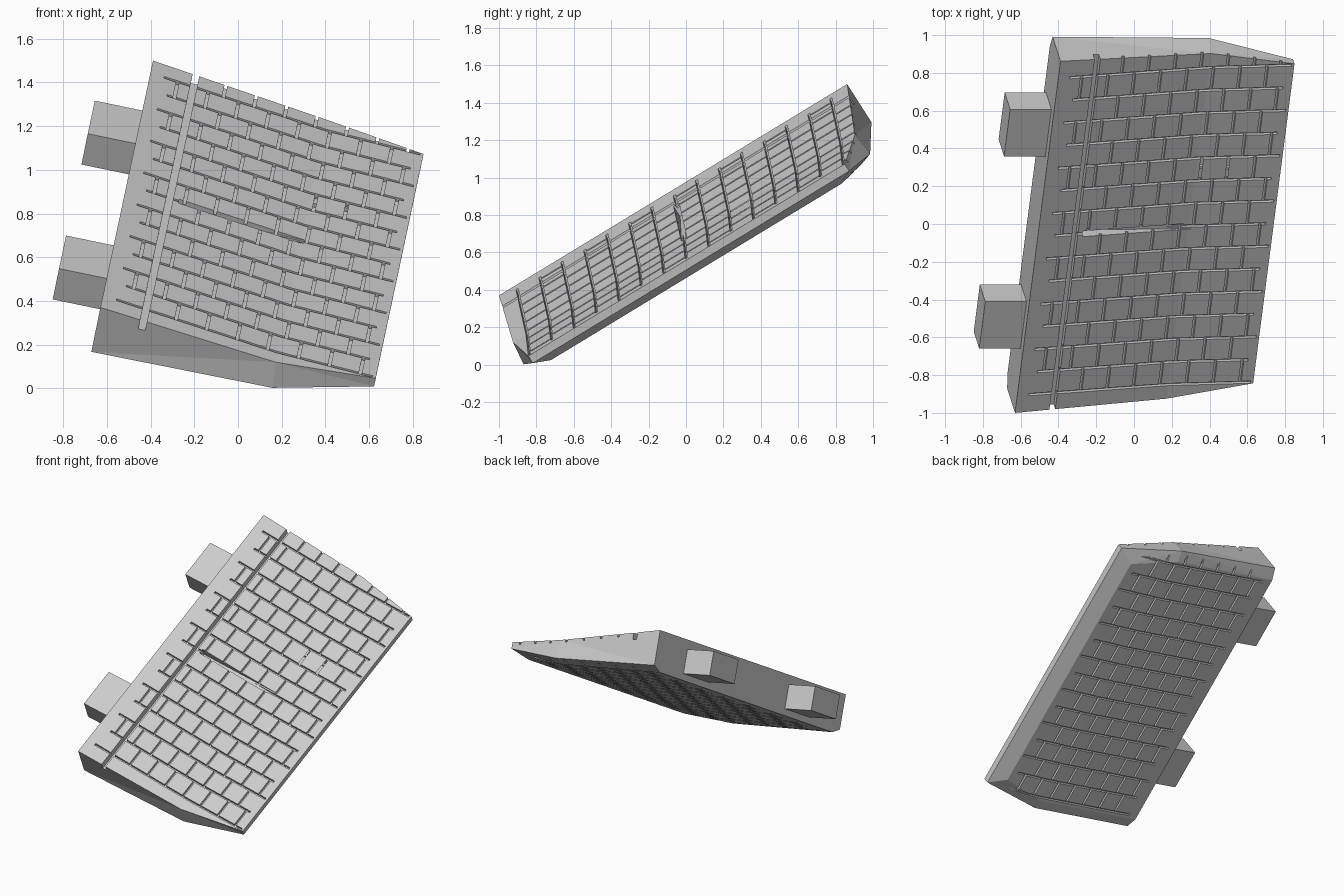
import bpy
import bmesh
from mathutils import Matrix

if "Cube" in bpy.data.objects:
    bpy.data.objects.remove(bpy.data.objects["Cube"])

# Local frame of the tilted slab: x across, y along, z through the thickness
FRAME = Matrix(((0.979, 0.11, 0.17, -0.63),
                (0.0, 0.85, -0.53, -1.0),
                (-0.203, 0.516, 0.83, 0.37),
                (0, 0, 0, 1)))
LENGTH = 2.19
ROWS, PITCH, FIRST = 15, 0.141, 0.108
BRICK = 0.146

grey = bpy.data.materials.new("plain grey")
grey.use_nodes = True
grey.diffuse_color = (0.6, 0.6, 0.6, 1)
grey.node_tree.nodes["Principled BSDF"].inputs["Base Color"].default_value = (0.6, 0.6, 0.6, 1)


def finish(bm, name, helper=False):
    bmesh.ops.recalc_face_normals(bm, faces=bm.faces)
    mesh = bpy.data.meshes.new(name)
    bm.to_mesh(mesh)
    bm.free()
    mesh.transform(FRAME)
    mesh.materials.append(grey)
    obj = bpy.data.objects.new(name, mesh)
    bpy.context.collection.objects.link(obj)
    obj.hide_render = helper
    if helper:
        obj.hide_set(True)
    return obj


def add_strip(bm, sections):
    """Closed solid through a list of four-sided cross-sections."""
    rings = [[bm.verts.new(p) for p in s] for s in sections]
    for a, b in zip(rings, rings[1:]):
        for i in range(4):
            j = (i + 1) % 4
            bm.faces.new((a[i], a[j], b[j], b[i]))
    bm.faces.new(rings[0])
    bm.faces.new(rings[-1])


def add_box(bm, x0, x1, y0, y1, z0, z1):
    add_strip(bm, [[(x, y0, z0), (x, y1, z0), (x, y1, z1), (x, y0, z1)] for x in (x0, x1)])


# Slab profiles: (across, end inset, height) at thick edge, bend and thin edge
TOP = [(0, 0, 0), (0.835, 0.02, -0.11), (1.30, 0.10, -0.135)]
RIM = [(0, 0, -0.245), (0.845, 0.005, -0.24), (1.30, 0.10, -0.18)]
BASE = [(0, 0.08, -0.28), (0.85, 0.08, -0.265), (1.20, 0.18, -0.235)]


def height(profile, x):
    a, b = profile[:2] if x <= profile[1][0] else profile[1:]
    return a[2] + (b[2] - a[2]) * (x - a[0]) / (b[0] - a[0])


# Slab body with chamfered underside
bm = bmesh.new()
rings = []
for prof in (TOP, RIM, BASE):
    pts = [(x, e, z) for x, e, z in prof] + [(x, LENGTH - e, z) for x, e, z in reversed(prof)]
    rings.append([bm.verts.new(p) for p in pts])
for a, b in zip(rings, rings[1:]):
    for i in range(6):
        j = (i + 1) % 6
        bm.faces.new((a[i], a[j], b[j], b[i]))
for r in (rings[0], rings[-1]):
    bm.faces.new((r[0], r[1], r[4], r[5]))
    bm.faces.new((r[1], r[2], r[3], r[4]))
bmesh.ops.triangulate(bm, faces=[f for f in bm.faces if len(f.verts) == 4])
slab = finish(bm, "slab")


def cut(cutter):
    mod = slab.modifiers.new(cutter.name, 'BOOLEAN')
    mod.operation = 'DIFFERENCE'
    mod.solver = 'EXACT'
    mod.object = cutter


def score_bricks(profile, name, side, right_end):
    """Cut the brick pattern; side is +1 on top and -1 underneath."""
    half = 0.007
    courses, joints = bmesh.new(), bmesh.new()
    for i in range(ROWS):
        y = FIRST + i * PITCH
        x0 = 0.065 + 0.03 * (i % 2)
        x1 = right_end - 0.03 * (i % 2)
        sections = []
        for x in (x0, profile[1][0], x1):
            z = height(profile, x)
            lo, hi = z - 0.02 * side, z + 0.03 * side
            sections.append([(x, y - half, lo), (x, y + half, lo), (x, y + half, hi), (x, y - half, hi)])
        add_strip(courses, sections)
        # Upright joints, shifted by half a brick in every other course
        x = 0.204 if i % 2 == 0 else 0.131
        while x < right_end - 0.04:
            z = height(profile, x)
            zs = sorted((z - 0.018 * side, z + 0.03 * side))
            add_box(joints, x - half, x + half, y, y + PITCH, *zs)
            x += BRICK
    cut(finish(courses, name + "_courses", True))
    cut(finish(joints, name + "_joints", True))


score_bricks(TOP, "top", 1, 1.285)
score_bricks(BASE, "underside", -1, 1.18)

# Long channel beside the thick edge
bm = bmesh.new()
add_box(bm, 0.19, 0.222, -0.1, LENGTH + 0.1, -0.075, 0.05)
cut(finish(bm, "channel_cutter", True))

# Tapering slot across the middle
bm = bmesh.new()
add_strip(bm, [[(x, 1.077, lo), (x, 1.112, lo), (x, 1.112, 0.03), (x, 1.077, 0.03)]
               for x, lo in ((0.25, -0.10), (0.85, -0.114))])
cut(finish(bm, "slot_cutter", True))

# Mounting tabs on the thick edge
for name, y in (("front_tab", 0.36), ("back_tab", 1.557)):
    bm = bmesh.new()
    add_box(bm, -0.223, 0.01, y, y + 0.293, -0.234, -0.064)
    finish(bm, name)

# Apply the cuts
bpy.context.view_layer.objects.active = slab
slab.select_set(True)
for mod in list(slab.modifiers):
    bpy.ops.object.modifier_apply(modifier=mod.name)
for obj in list(bpy.data.objects):
    if obj.hide_render and obj.name.endswith(("_cutter", "_courses", "_joints")):
        bpy.data.objects.remove(obj)
